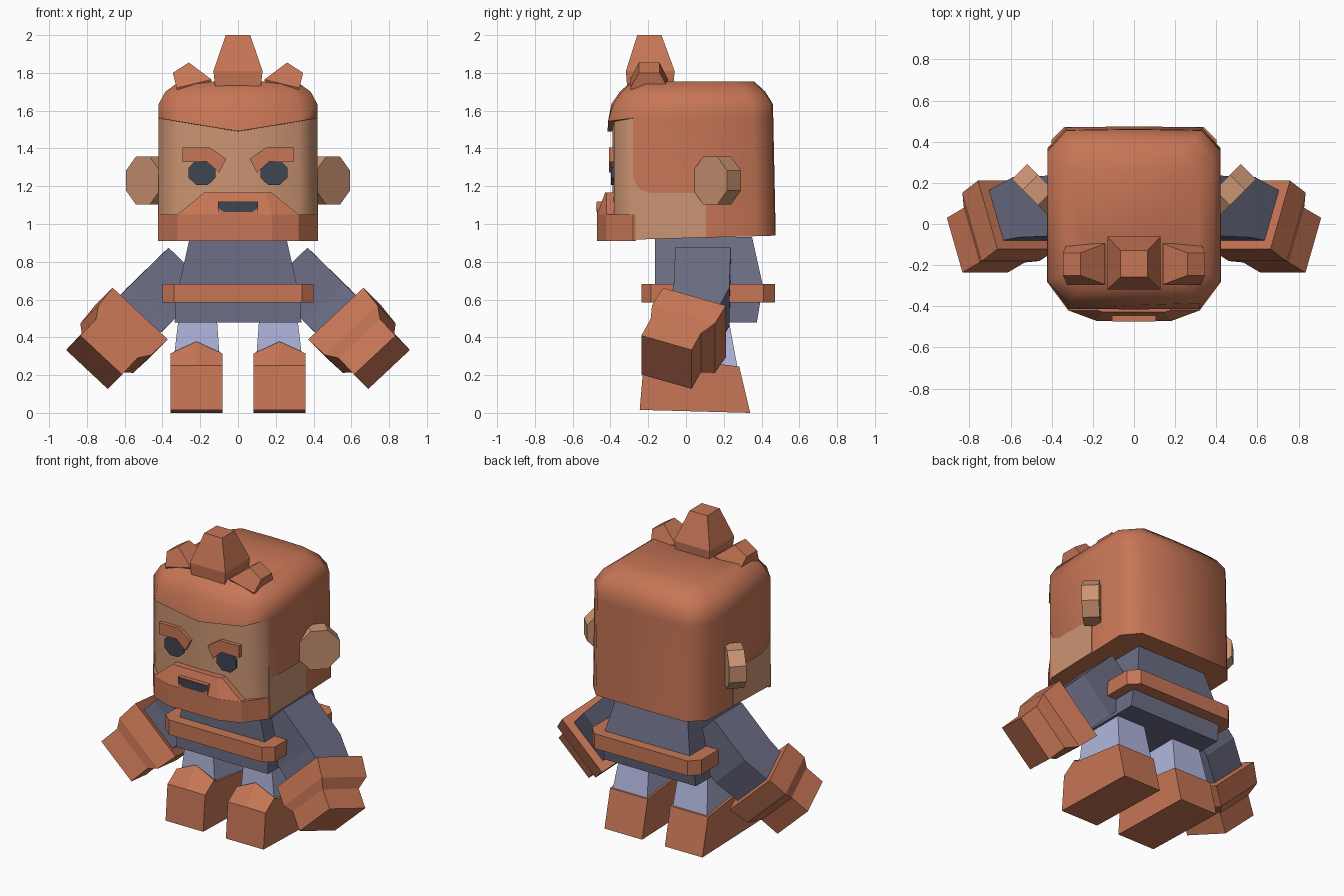
import bpy, bmesh, math
from mathutils import Vector as V

if "Cube" in bpy.data.objects:
    bpy.data.objects.remove(bpy.data.objects["Cube"])


def mat(name, rgb):
    m = bpy.data.materials.new(name)
    m.diffuse_color = (*rgb, 1)
    m.use_nodes = True
    m.node_tree.nodes["Principled BSDF"].inputs["Base Color"].default_value = m.diffuse_color
    return m


RUST = mat("rust_hair", (0.57, 0.18, 0.092))
SKIN = mat("tan_skin", (0.60, 0.30, 0.17))
CLOTH = mat("slate_cloth", (0.15, 0.155, 0.235))
LILAC = mat("lilac_trousers", (0.44, 0.47, 0.72))
DARK = mat("dark_grey", (0.05, 0.058, 0.082))


def loft(name, rings, *mats, rule=None, smooth=None):
    """Skin a list of equal-length point rings, closing both ends."""
    bm = bmesh.new()
    vs = [[bm.verts.new(p) for p in r] for r in rings]
    n = len(vs[0])
    for a, b in zip(vs, vs[1:]):
        for i in range(n):
            j = (i + 1) % n
            bm.faces.new((a[i], a[j], b[j], b[i]))
    bm.faces.new(vs[0])
    bm.faces.new(vs[-1])
    bmesh.ops.recalc_face_normals(bm, faces=bm.faces)
    if rule:
        for f in bm.faces:
            f.material_index = rule(f.calc_center_median())
    me = bpy.data.meshes.new(name)
    bm.to_mesh(me)
    bm.free()
    ob = bpy.data.objects.new(name, me)
    bpy.context.collection.objects.link(ob)
    for m in mats:
        me.materials.append(m)
    if smooth:
        bpy.ops.object.select_all(action='DESELECT')
        bpy.context.view_layer.objects.active = ob
        ob.select_set(True)
        bpy.ops.object.shade_smooth_by_angle(angle=math.radians(smooth))
    return ob


def sym(half):
    """Mirror half an outline (starting and ending near x = 0) across x."""
    return half + [(-p[0], *p[1:]) for p in reversed(half) if abs(p[0]) > 1e-6]


def rect(z, x, y0, y1):
    return [(-x, y0, z), (x, y0, z), (x, y1, z), (-x, y1, z)]


def plate_xz(name, pts, y0, y1, m):
    return loft(name, [[(x, y, z) for x, z in pts] for y in (y0, y1)], m)


# Head: horizontal outlines; fringe ring overhangs and dips in the middle
def outline(z, front, w=0.42, back=0.475, bump=0.01, dip=0.0, c=0.1, slope=0.0, fy=-0.28):
    half = [(0, front - bump, z - dip), (w - c, front, z - dip * 0.25), (w, fy, z),
            (w, back - 0.105, z), (w - 0.09, back - 0.005, z), (0, back, z)]
    return sym([(x, y, zz + slope * (y + 0.47)) for x, y, zz in half])


loft("head", [
    outline(0.912, -0.38, slope=0.028),
    outline(1.56, -0.38, back=0.462, dip=0.07),
    outline(1.561, -0.413, back=0.462, bump=0.002, dip=0.07),
    outline(1.635, -0.385, back=0.46),
    outline(1.70, -0.34, w=0.385, back=0.42, fy=-0.26),
    outline(1.755, -0.28, w=0.31, back=0.36, fy=-0.2),
], RUST, SKIN, rule=lambda c: int(c.z < 1.5 and c.y < -0.29 and c.z > 0.95), smooth=50)

# Beard band, moustache and mouth
jaw = [(0, -0.472), (0.18, -0.472), (0.32, -0.42), (0.424, -0.28), (0.424, -0.265)]
loft("beard", [sym([(x, y, z) for x, y in jaw]) for z in (0.91, 1.05)], RUST)
loft("moustache", [
    sym([(0, -0.47, 1.05), (0.18, -0.47, 1.05), (0.32, -0.42, 1.05), (0.32, -0.36, 1.05)]),
    sym([(0, -0.428, 1.167), (0.15, -0.428, 1.167), (0.178, -0.42, 1.167), (0.178, -0.36, 1.167)]),
], RUST)
plate_xz("lip", [(-0.107, 1.05), (0.107, 1.05), (0.107, 1.12), (-0.107, 1.12)], -0.472, -0.42, RUST)
plate_xz("mouth", [(-0.075, 1.064), (0.075, 1.064), (0.105, 1.085), (0.105, 1.116),
                   (-0.105, 1.116), (-0.105, 1.085)], -0.475, -0.46, DARK)

# Centre hair tuft
loft("centre_tuft", [rect(1.70, 0.118, -0.31, -0.07), rect(1.81, 0.13, -0.318, -0.06),
                     rect(2.0, 0.065, -0.258, -0.13)], RUST)

# Torso and belt
loft("torso", [rect(0.478, 0.335, -0.165, 0.375), rect(0.60, 0.333, -0.165, 0.395),
               rect(0.66, 0.315, -0.165, 0.41), rect(0.93, 0.255, -0.165, 0.35)], CLOTH)
belt = [(0.34, -0.235), (0.40, -0.185), (0.40, 0.41), (0.34, 0.472)]
loft("belt", [sym([(x, y, z) for x, y in belt]) for z in (0.585, 0.683)], RUST)

for s, side in ((1, "right"), (-1, "left")):
    def flip(ring):
        return [(s * p[0], p[1], p[2]) for p in ring]

    # Eye and brow plates
    eye = [(s * 0.19 + 0.077 * math.cos(a), 1.272 + 0.072 * math.sin(a))
           for a in (math.pi * (k + 0.5) / 4 for k in range(8))]
    plate_xz(side + "_eye", eye, -0.396, -0.37, DARK)
    brow = [(0.293, 1.405), (0.15, 1.405), (0.062, 1.345), (0.10, 1.272), (0.165, 1.33), (0.293, 1.328)]
    plate_xz(side + "_brow", [(s * x, z) for x, z in brow], -0.408, -0.37, RUST)

    # Bare cheek patch on the side of the head
    patch = [(-0.28, 0.92), (0.107, 0.932), (0.107, 1.12), (0.07, 1.165), (-0.19, 1.165),
             (-0.245, 1.185), (-0.27, 1.22), (-0.28, 1.26)]
    loft(side + "_cheek", [flip([(x, y, z) for y, z in patch]) for x in (0.41, 0.423)], SKIN)

    # Ear: tilted octagonal disc
    axis, along = V((0.707, -0.707, 0)), V((0.707, 0.707, 0))
    rings = []
    for d in (-0.052, 0.052):
        c = V((0.467, 0.165, 1.23)) + axis * d
        rings.append(flip([c + 0.137 * (along * math.cos(a) + V((0, 0, math.sin(a))))
                           for a in (math.pi * (k + 0.5) / 4 for k in range(8))]))
    loft(side + "_ear", rings, SKIN)

    # Small side tuft leaning outward
    def tuft(xa, za, xb, zb, y0, y1):
        return flip([(xa, y0, za), (xb, y0, zb), (xb, y1, zb), (xa, y1, za)])
    loft(side + "_tuft", [tuft(0.15, 1.72, 0.30, 1.66, -0.27, -0.11),
                          tuft(0.14, 1.765, 0.325, 1.72, -0.295, -0.095),
                          tuft(0.26, 1.855, 0.345, 1.80, -0.25, -0.14)], RUST)

    # Arm, cuff and fist: quads given by centre and two half-axes
    U, W, D = V((0.038, 0.133, -0.038)), V((0.11, 0, 0.103)), V((0.634, -0.375, -0.676))

    def quad(c, u, w):
        c = V(c)
        return flip([c + u + w, c - u + w, c - u - w, c + u - w])
    wrist = V((0.565, 0.045, 0.478))
    loft(side + "_arm", [quad((0.265, 0.09, 0.775), V((0, 0.147, 0)), V((0.103, 0, 0.1))),
                         quad((0.47, 0.082, 0.57), V((0.012, 0.147, -0.01)), V((0.105, 0, 0.102))),
                         quad(wrist + D * 0.02, U * 0.9, W * 0.96)], CLOTH)
    end = V((0.762, -0.103, 0.268))
    loft(side + "_glove", [quad(wrist, U * 1.25, W * 1.33),
                           quad(wrist + D * 0.13 + V((0, -0.01, 0)), U * 1.25, W * 1.27),
                           quad(end - D * 0.13, U, W),
                           quad(end, U, W)], RUST)

    # Trouser leg
    loft(side + "_leg", [flip([(x0, y0, z), (x1, y0, z), (x1, y1, z), (x0, y1, z)])
                         for z, x0, x1, y0, y1 in ((0.20, 0.09, 0.35, -0.11, 0.28),
                                                   (0.50, 0.112, 0.315, -0.10, 0.225))], LILAC)

    # Boot: cross-sections from toe to heel with a peaked tongue
    boot = []
    for yb, yt, zb, zs, zp in ((-0.245, -0.225, 0.016, 0.25, 0.252), (-0.14, -0.13, 0.013, 0.315, 0.378),
                               (-0.10, -0.10, 0.012, 0.295, 0.30), (0.34, 0.282, 0.0, 0.245, 0.245)):
        boot.append(flip([(0.083, yb, zb), (0.358, yb, zb), (0.358, yt, zs), (0.22, yt, zp), (0.083, yt, zs)]))
    loft(side + "_boot", boot, RUST)
